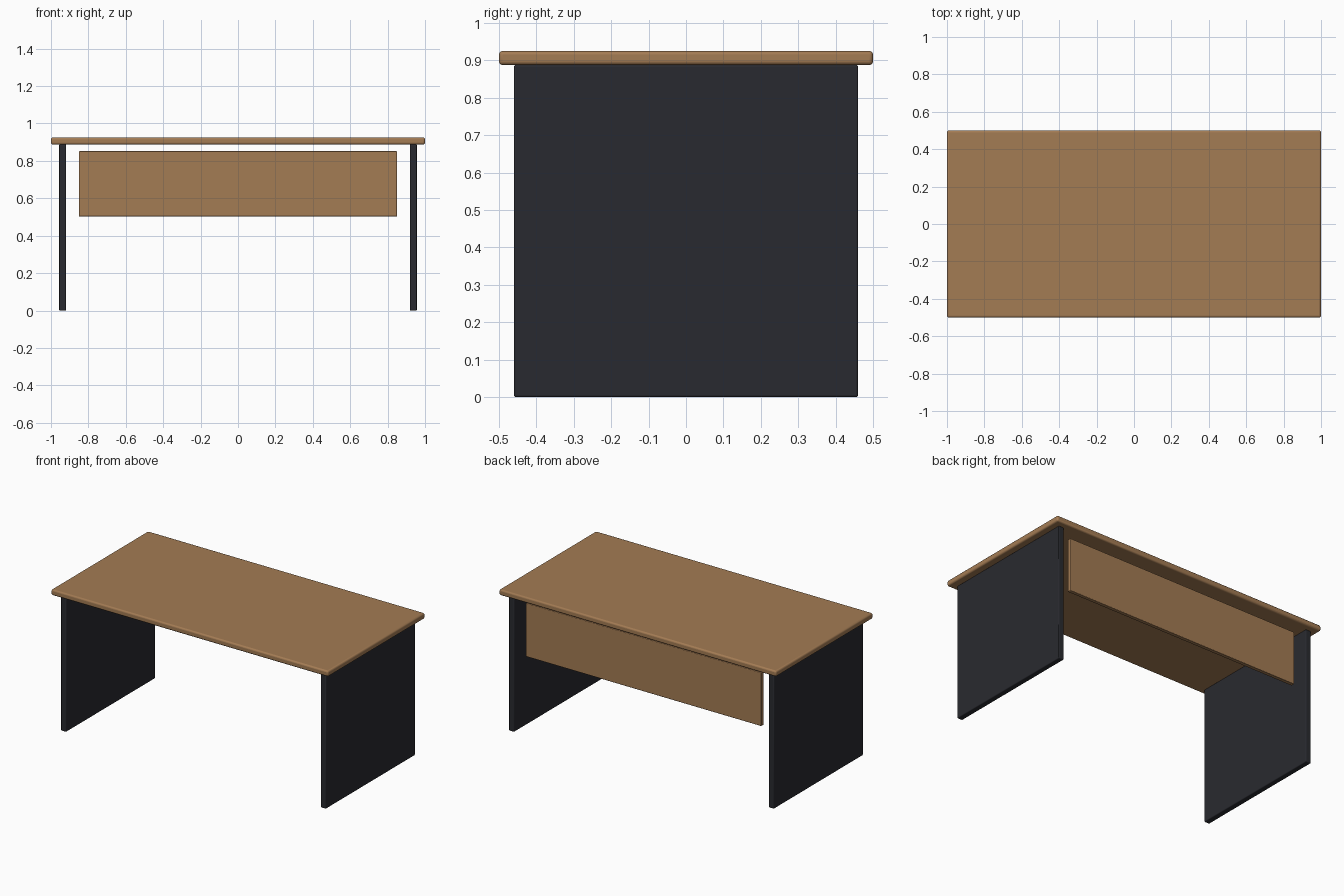
import bpy

if "Cube" in bpy.data.objects:
    bpy.data.objects.remove(bpy.data.objects["Cube"])


def material(name, rgb):
    m = bpy.data.materials.new(name)
    m.diffuse_color = (*rgb, 1)
    m.use_nodes = True
    m.node_tree.nodes["Principled BSDF"].inputs["Base Color"].default_value = m.diffuse_color
    return m


wood = material("wood", (0.37, 0.20, 0.088))
dark = material("dark_laminate", (0.022, 0.023, 0.029))


def panel(name, centre, size, mat, bevel):
    """Flat board with softly rounded edges."""
    bpy.ops.mesh.primitive_cube_add(size=1, location=centre)
    ob = bpy.context.object
    ob.name = name
    ob.scale = size
    bpy.ops.object.transform_apply(location=False, rotation=False, scale=True)
    mod = ob.modifiers.new("edge_rounding", "BEVEL")
    mod.width = bevel
    mod.segments = 3
    ob.data.materials.append(mat)
    bpy.ops.object.shade_smooth_by_angle()
    return ob


# Desktop
panel("desktop", (0, 0, 0.90625), (2, 1, 0.0375), wood, 0.01)

# Slab legs at both ends
for side, x in (("left", -0.9375), ("right", 0.9375)):
    panel(side + "_leg_panel", (x, 0, 0.44375), (0.0375, 0.92, 0.8875), dark, 0.005)

# Modesty panel hanging near the back
panel("modesty_panel", (0, 0.425, 0.6775), (1.7, 0.025, 0.35), wood, 0.004)
